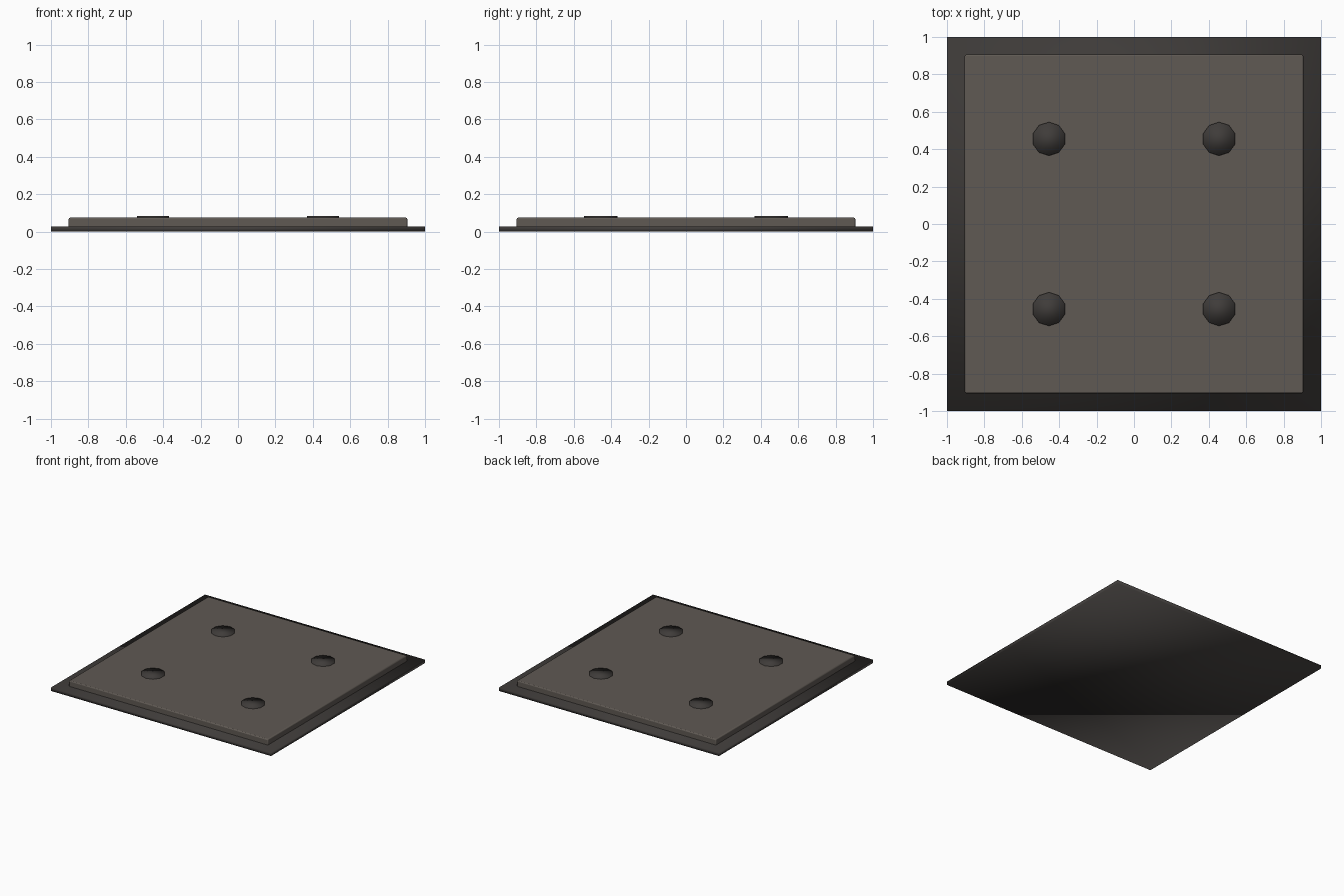
import bpy, math

if "Cube" in bpy.data.objects:
    bpy.data.objects.remove(bpy.data.objects["Cube"])


def material(name, rgb):
    m = bpy.data.materials.new(name)
    m.diffuse_color = (*rgb, 1)
    m.use_nodes = True
    m.node_tree.nodes["Principled BSDF"].inputs["Base Color"].default_value = m.diffuse_color
    return m


light = material("warm_grey", (0.115, 0.10, 0.087))
dark = material("dark_grey", (0.05, 0.045, 0.042))


def slab(name, half, z0, z1, mat):
    bpy.ops.mesh.primitive_cube_add(size=1, location=(0, 0, (z0 + z1) / 2))
    ob = bpy.context.object
    ob.name = name
    ob.scale = (2 * half, 2 * half, z1 - z0)
    bpy.ops.object.transform_apply(location=False, rotation=False, scale=True)
    ob.data.materials.append(mat)
    return ob


# Thin base plate, softly shaded
base = slab("base_plate", 1.0, 0.0, 0.028, dark)
bpy.ops.object.shade_smooth()

# Raised panel with slightly eased edges
panel = slab("raised_panel", 0.905, 0.001, 0.075, light)
bev = panel.modifiers.new("eased_edges", 'BEVEL')
bev.width = 0.008
bev.segments = 2
bpy.ops.object.shade_smooth_by_angle(angle=math.radians(30))

# Four low ten-sided studs
for i, (sx, sy) in enumerate([(-1, -1), (1, -1), (-1, 1), (1, 1)]):
    bpy.ops.mesh.primitive_cylinder_add(
        vertices=10, radius=0.09, depth=0.035,
        location=(sx * 0.455, sy * 0.455, 0.0675))
    stud = bpy.context.object
    stud.name = f"stud_{i + 1}"
    stud.data.materials.append(dark)
    bpy.ops.object.shade_smooth()
